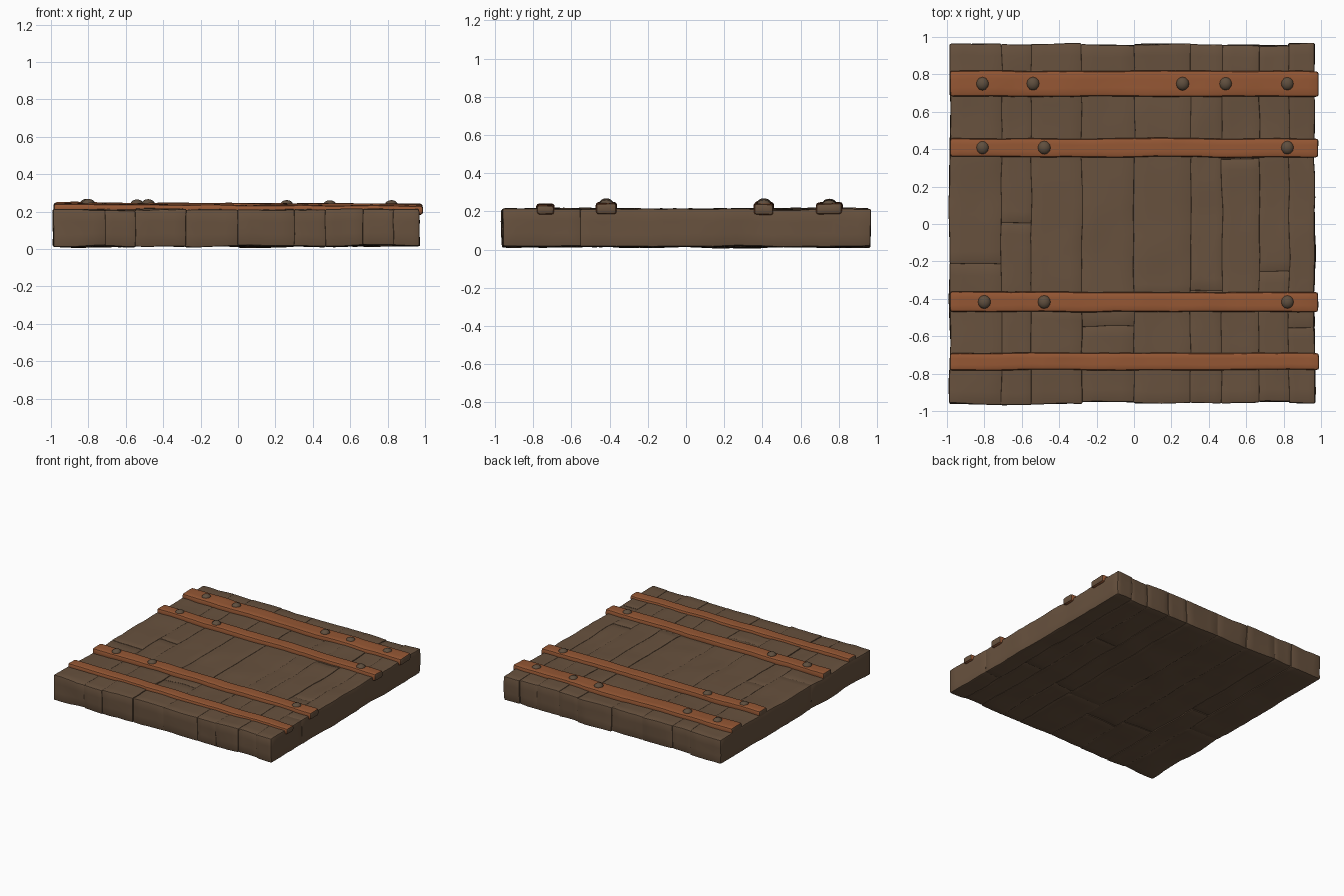
import bpy, bmesh, random
from math import radians
from mathutils import Vector, noise

random.seed(7)
if "Cube" in bpy.data.objects:
    bpy.data.objects.remove(bpy.data.objects["Cube"])


def material(name, rgb):
    m = bpy.data.materials.new(name)
    m.use_nodes = True
    m.diffuse_color = (*rgb, 1)
    m.node_tree.nodes["Principled BSDF"].inputs["Base Color"].default_value = (*rgb, 1)
    return m


wood = material("weathered wood", (0.137, 0.083, 0.048))
rust = material("rusty band", (0.30, 0.095, 0.034))
stud = material("dull stud", (0.115, 0.077, 0.048))


def finish(bm, name, mats, angle=35):
    bmesh.ops.recalc_face_normals(bm, faces=bm.faces)
    mesh = bpy.data.meshes.new(name)
    bm.to_mesh(mesh)
    bm.free()
    for m in mats:
        mesh.materials.append(m)
    ob = bpy.data.objects.new(name, mesh)
    bpy.context.collection.objects.link(ob)
    bpy.ops.object.select_all(action="DESELECT")
    ob.select_set(True)
    bpy.context.view_layer.objects.active = ob
    bpy.ops.object.shade_smooth_by_angle(angle=radians(angle))
    return ob


def worn_box(lo, hi, bevel, steps, rough):
    """Bevelled box, sliced evenly on each axis and roughened with noise."""
    lo, hi = Vector(lo), Vector(hi)
    bm = bmesh.new()
    bmesh.ops.create_cube(bm, size=1)
    for v in bm.verts:
        v.co = (lo + hi) / 2 + v.co * (hi - lo)
    bmesh.ops.bevel(bm, geom=bm.edges[:], offset=bevel, segments=2,
                    profile=0.5, affect="EDGES")
    for axis, n in enumerate(steps):
        normal = Vector([float(i == axis) for i in range(3)])
        for k in range(1, n):
            bmesh.ops.bisect_plane(bm, geom=bm.verts[:] + bm.edges[:] + bm.faces[:],
                                   plane_co=lo + (hi - lo) * k / n, plane_no=normal)
    for v in bm.verts:
        v.co += noise.noise_vector(v.co * 4) * rough + noise.noise_vector(v.co * 13) * rough * 0.4
    return bm


# Planks run front to back, each broken once by a butt joint
seams = [-0.983, -0.71, -0.55, -0.28, 0.0, 0.3, 0.47, 0.67, 0.83, 0.965]
for i, (x0, x1) in enumerate(zip(seams, seams[1:])):
    joint = random.uniform(-0.6, 0.6)
    ends = (-0.955 + random.uniform(-0.008, 0.008), joint,
            0.958 + random.uniform(-0.008, 0.008))
    for part, (y0, y1) in zip(("front", "back"), zip(ends, ends[1:])):
        top = 0.213 + random.uniform(-0.003, 0.004)
        base = 0.016 + random.uniform(-0.004, 0.004)
        bm = worn_box((x0 - 0.002, y0 - 0.002, base), (x1 + 0.002, y1 + 0.002, top), 0.008,
                      (4, max(3, int((y1 - y0) * 16)), 3), 0.009)
        finish(bm, f"plank_{part}_{i + 1}", [wood])

# Bands across the planks: centre y, half width, top height, stud positions
bands = {
    "back_band": (0.75, 0.068, 0.243, (-0.81, -0.54, 0.26, 0.49, 0.82)),
    "back_inner_band": (0.408, 0.05, 0.245, (-0.81, -0.48, 0.82)),
    "front_inner_band": (-0.417, 0.053, 0.245, (-0.80, -0.48, 0.82)),
    "front_band": (-0.735, 0.046, 0.236, ()),
}
for name, (y, half, top, studs) in bands.items():
    bm = worn_box((-0.985, y - half, 0.188), (0.988, y + half, top), 0.014, (36, 3, 1), 0.006)
    for v in bm.verts:
        v.co.z -= 0.004 * v.co.x
    bm.normal_update()
    for f in bm.faces:  # bare ends
        f.material_index = int(abs(f.normal.x) > 0.75)
    finish(bm, name, [rust, wood])
    # Flattened domed studs
    for i, x in enumerate(studs):
        bm = bmesh.new()
        bmesh.ops.create_uvsphere(bm, u_segments=12, v_segments=8, radius=1)
        for v in bm.verts:
            v.co = Vector((x, y, top - 0.004 * x - 0.006)) + v.co * Vector((0.035, 0.037, 0.026))
        finish(bm, f"{name}_stud_{i + 1}", [stud], 50)
